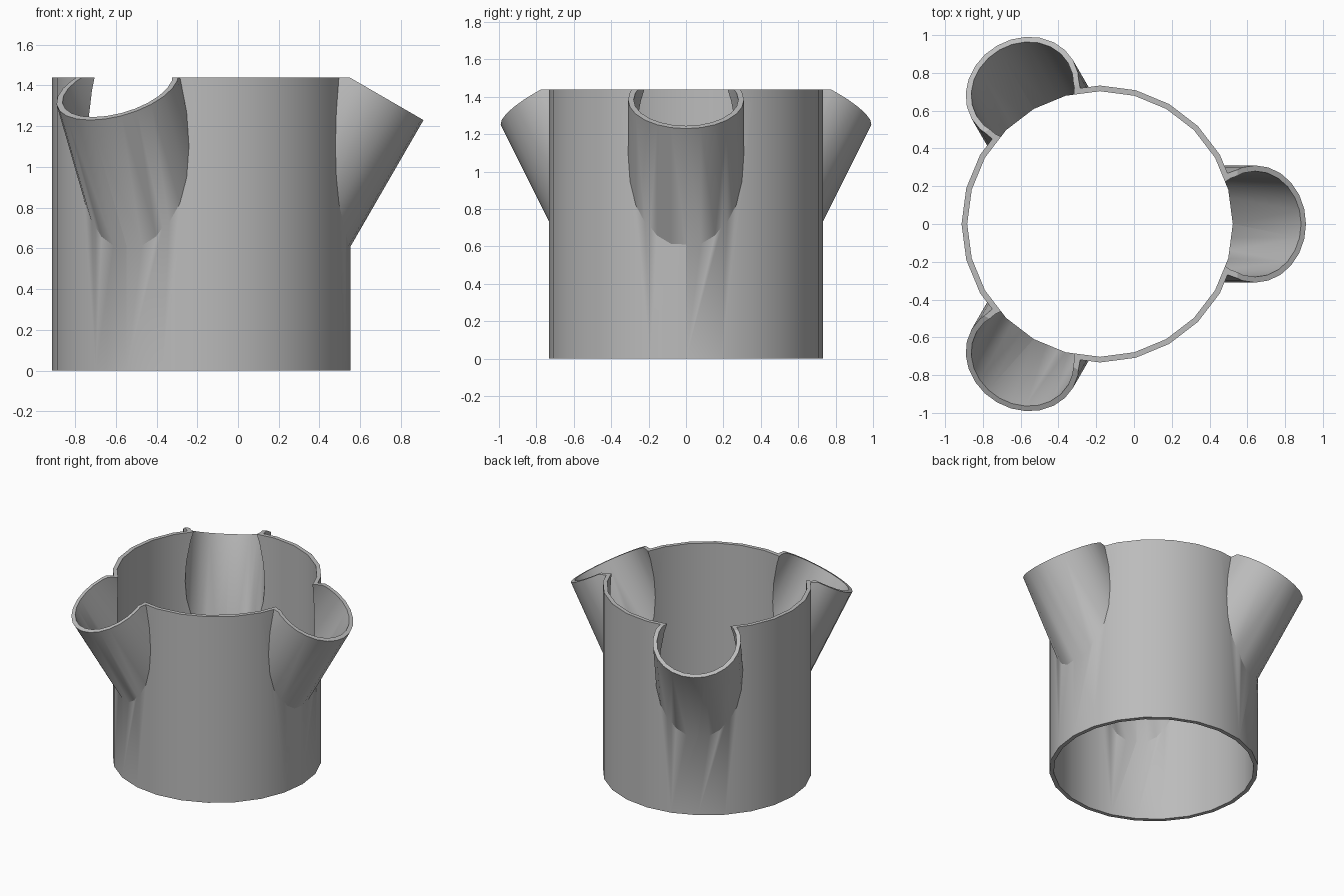
import bpy
import math
from mathutils import Matrix, Vector

cube = bpy.data.objects.get("Cube")
if cube:
    bpy.data.objects.remove(cube, do_unlink=True)

HEIGHT = 1.44
CENTRE_X = -0.18
BODY_R, POCKET_R, WALL = 0.733, 0.31, 0.03
TILT = math.radians(30)
SIDES = 24

grey = bpy.data.materials.new("plain grey")
grey.use_nodes = True
colour = (0.5, 0.5, 0.5, 1)
grey.diffuse_color = colour
grey.node_tree.nodes["Principled BSDF"].inputs["Base Color"].default_value = colour


def cylinder(name, radius, low, high, matrix):
    """Cylinder along local z from low to high, with a vertex on local +x."""
    bpy.ops.mesh.primitive_cylinder_add(vertices=SIDES, radius=radius, depth=high - low)
    obj = bpy.context.object
    obj.name = name
    obj.data.transform(Matrix.Rotation(math.pi / 2, 4, "Z"))
    obj.data.transform(matrix @ Matrix.Translation((0, 0, (low + high) / 2)))
    obj.data.materials.append(grey)
    return obj


def combine(target, tool, operation):
    """Apply an exact boolean and discard the tool."""
    mod = target.modifiers.new(operation.lower(), "BOOLEAN")
    mod.operation = operation
    mod.solver = "EXACT"
    mod.object = tool
    tool.hide_render = True
    bpy.context.view_layer.objects.active = target
    bpy.ops.object.modifier_apply(modifier=mod.name)
    bpy.data.objects.remove(tool, do_unlink=True)


# Outer body, left tall so the top can be trimmed level with the pockets
body_place = Matrix.Translation((CENTRE_X, 0, 0))
planter = cylinder("planter_body", BODY_R, 0, HEIGHT + 0.3, body_place)

# Frames of the three pockets: origin at the mouth centre, z along the tilted axis
mouth = Matrix.Translation(Vector((0.822, 0, 1.385))) @ Matrix.Rotation(TILT, 4, "Y")
frames = [body_place @ Matrix.Rotation(math.radians(a), 4, "Z") @ mouth
          for a in (0, 120, 240)]

# Pocket shells are merged first, then every bore is cut
for frame in frames:
    combine(planter, cylinder("pocket_shell", POCKET_R, -1, 0, frame), "UNION")
for frame in frames:
    combine(planter, cylinder("pocket_bore", POCKET_R - WALL, -0.97, 0.4, frame), "DIFFERENCE")
combine(planter, cylinder("body_bore", BODY_R - WALL, -0.2, HEIGHT + 0.5, body_place), "DIFFERENCE")

# Level top
bpy.ops.mesh.primitive_cube_add(size=4, location=(0, 0, HEIGHT + 2))
trim = bpy.context.object
trim.name = "top_trim"
trim.data.materials.append(grey)
combine(planter, trim, "DIFFERENCE")

# Smooth walls with crisp rims and joints
bpy.ops.object.select_all(action="DESELECT")
planter.select_set(True)
bpy.context.view_layer.objects.active = planter
bpy.ops.object.shade_smooth_by_angle(angle=math.radians(30))
